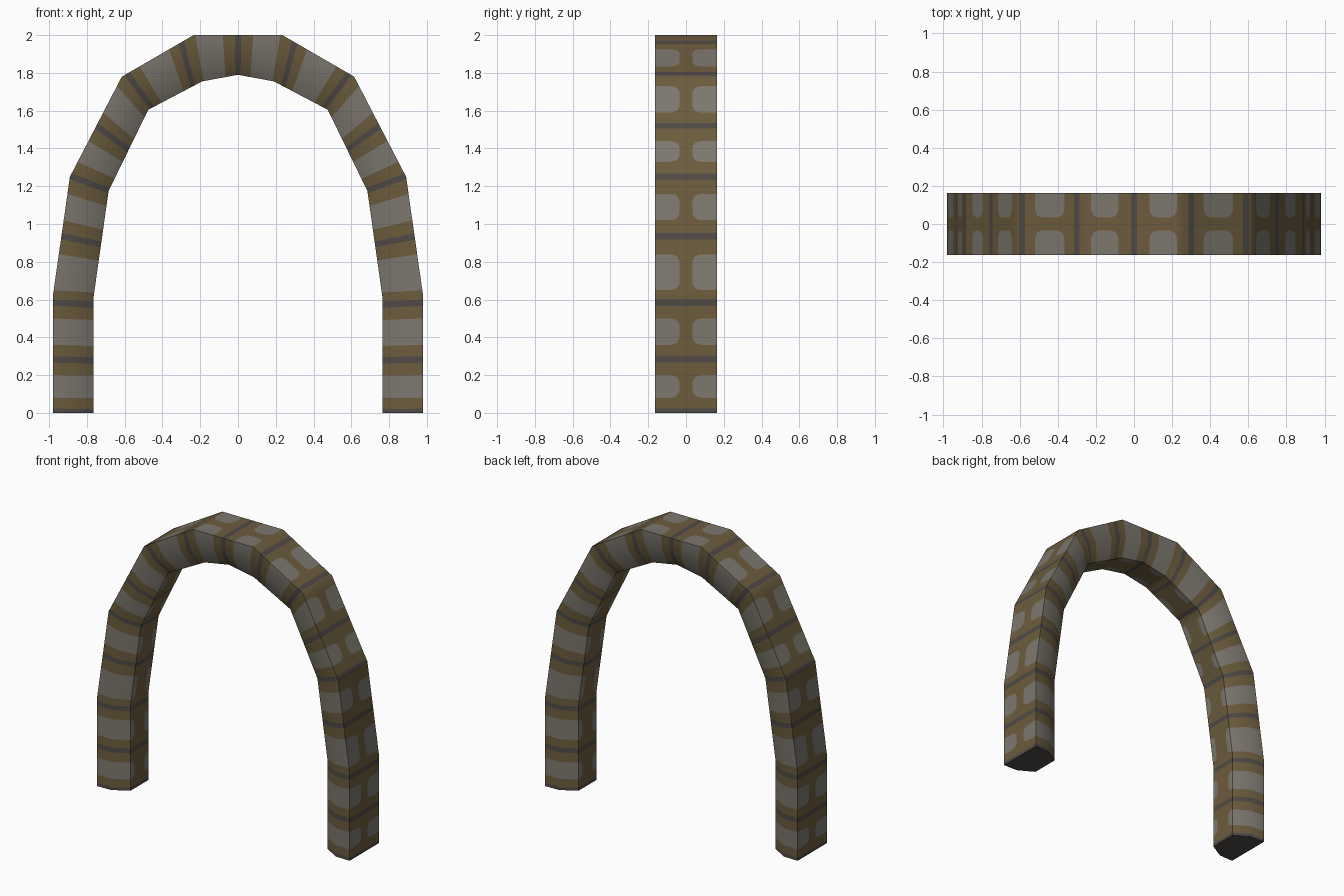
import bpy, bmesh, math

cube = bpy.data.objects.get("Cube")
if cube:
    bpy.data.objects.remove(cube)


def material(name, rgb):
    mat = bpy.data.materials.new(name)
    mat.use_nodes = True
    colour = (*rgb, 1)
    mat.diffuse_color = colour
    bsdf = mat.node_tree.nodes["Principled BSDF"]
    bsdf.inputs["Base Color"].default_value = colour
    bsdf.inputs["Roughness"].default_value = 0.9
    return mat


STONE, BROWN, DARK = range(3)
materials = [material("grey stone", (0.205, 0.188, 0.159)),
             material("brown mortar", (0.150, 0.107, 0.047)),
             material("dark joint", (0.080, 0.069, 0.061))]

# Half profile from foot to crown: outer and inner corner points (x, z)
outer = [(0.98, 0), (0.98, 0.62), (0.89, 1.25), (0.615, 1.78), (0.235, 2), (0, 2)]
inner = [(0.765, 0), (0.765, 0.61), (0.685, 1.175), (0.475, 1.605), (0.19, 1.755), (0, 1.79)]
lengths = [0]
for a, b in zip(outer, outer[1:]):
    lengths.append(lengths[-1] + math.dist(a, b))

# Pattern along the arch: dark joints and stone blocks, by outer length
joints = [0.005, 0.283, 0.583, 0.938, 1.26, 1.56, 1.885, 2.217, lengths[-1]]
blocks = [(0.08, 0.2), (0.36, 0.5), (0.65, 0.842), (1.024, 1.165),
          (1.346, 1.47), (1.639, 1.797), (1.963, 2.142), (2.302, 2.447)]
JOINT = 0.017
HALF, MID, INNER = 0.163, 0.16, 0.098   # half depths across the section


def gap(s):
    """Half width of the brown gap between paired stones, with rounded ends."""
    for lo, hi in blocks:
        if lo <= s <= hi:
            t = min(s - lo, hi - s) / 0.035
            return 0.035 + 0.05 * (1 - math.sqrt(max(0, 1 - (1 - min(t, 1)) ** 2)))
    return 0.085


def band(s):
    if any(abs(s - j) < JOINT for j in joints):
        return DARK
    return STONE if any(lo < s < hi for lo, hi in blocks) else BROWN


def section(s):
    """Ten-point ring around the arch at outer length s."""
    i = max(k for k in range(len(lengths) - 1) if lengths[k] <= s + 1e-6)
    t = (s - lengths[i]) / (lengths[i + 1] - lengths[i])
    o, n = [[a + (b - a) * t for a, b in zip(p[i], p[i + 1])] for p in (outer, inner)]
    m = [(a + b) / 2 for a, b in zip(o, n)]
    g = gap(s)
    h = 0.055 + (g - 0.035) * 0.6
    ring = [(o, -HALF), (o, -g), (o, g), (o, HALF), (m, MID),
            (n, INNER), (n, h), (n, -h), (n, -INNER), (m, -MID)]
    return [(p[0], y, p[1]) for p, y in ring]


# Rows at every bend, joint edge and stone edge
cuts = set(lengths)
for j in joints:
    cuts.update(c for c in (j - JOINT, j + JOINT) if 0 < c < lengths[-1])
for lo, hi in blocks:
    for step in (0, 0.004, 0.014, 0.035):
        cuts.update((lo + step, hi - step))
half = sorted(cuts)
rows = [(s, 1) for s in half] + [(s, -1) for s in reversed(half[:-1])]

# Sweep the rings into one closed arch
bm = bmesh.new()
rings = [[bm.verts.new((side * x, y, z)) for x, y, z in section(s)] for s, side in rows]
for k in range(len(rows) - 1):
    kind = band((rows[k][0] + rows[k + 1][0]) / 2)
    for j in range(10):
        q = (j + 1) % 10
        face = bm.faces.new((rings[k][j], rings[k][q], rings[k + 1][q], rings[k + 1][j]))
        centre = j in (1, 6)
        face.material_index = BROWN if centre and kind == STONE else kind
for end in (rings[0], rings[-1]):
    bm.faces.new(end).material_index = DARK
bmesh.ops.recalc_face_normals(bm, faces=bm.faces)

mesh = bpy.data.meshes.new("stone_arch")
bm.to_mesh(mesh)
bm.free()
for mat in materials:
    mesh.materials.append(mat)
arch = bpy.data.objects.new("stone_arch", mesh)
bpy.context.collection.objects.link(arch)
bpy.ops.object.select_all(action="DESELECT")
arch.select_set(True)
bpy.context.view_layer.objects.active = arch
bpy.ops.object.shade_smooth_by_angle(angle=math.radians(40))
